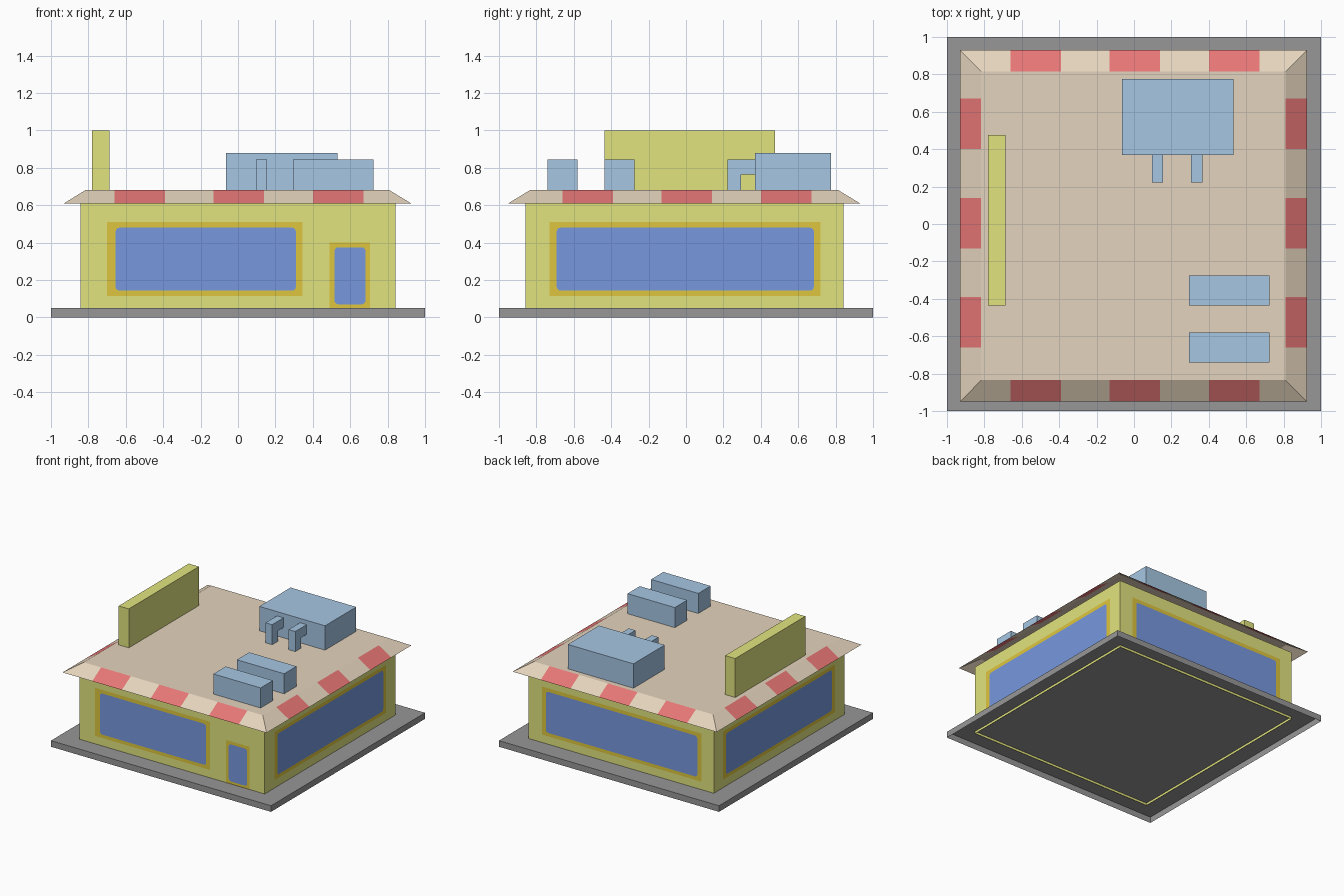
import bpy, bmesh, math
from mathutils import Vector

if "Cube" in bpy.data.objects:
    bpy.data.objects.remove(bpy.data.objects["Cube"])


def material(name, r, g, b):
    def lin(c):
        c /= 255
        return c / 12.92 if c <= 0.04045 else ((c + 0.055) / 1.055) ** 2.4
    m = bpy.data.materials.new(name)
    m.diffuse_color = (lin(r), lin(g), lin(b), 1)
    m.use_nodes = True
    m.node_tree.nodes["Principled BSDF"].inputs["Base Color"].default_value = m.diffuse_color
    return m


GREY = material("pavement grey", 151, 151, 151)
LIME = material("wall yellow green", 226, 228, 127)
TAN = material("roof tan", 229, 212, 189)
RED = material("stripe red", 230, 118, 118)
STEEL = material("unit blue grey", 166, 198, 227)
GLASS = material("window blue", 119, 153, 223)
FRAME = material("frame mustard", 223, 198, 62)


def finish(name, bm, *mats):
    mesh = bpy.data.meshes.new(name)
    bm.to_mesh(mesh)
    bm.free()
    for m in mats:
        mesh.materials.append(m)
    ob = bpy.data.objects.new(name, mesh)
    bpy.context.collection.objects.link(ob)


def loft(a, b):
    """Closed solid between two matching outlines."""
    bm = bmesh.new()
    va, vb = [bm.verts.new(p) for p in a], [bm.verts.new(p) for p in b]
    bm.faces.new(va)
    bm.faces.new(vb)
    for i in range(len(va)):
        j = (i + 1) % len(va)
        bm.faces.new((va[i], va[j], vb[j], vb[i]))
    bmesh.ops.recalc_face_normals(bm, faces=bm.faces)
    return bm


def open_bottom(bm):
    """Drop the hidden faces at the lowest level."""
    low = min(v.co.z for v in bm.verts) + 1e-4
    faces = [f for f in bm.faces if all(v.co.z < low for v in f.verts)]
    bmesh.ops.delete(bm, geom=faces, context='FACES')


def rect(x0, x1, y0, y1, z):
    return [(x0, y0, z), (x1, y0, z), (x1, y1, z), (x0, y1, z)]


def box(name, x0, x1, y0, y1, z0, z1, mat):
    bm = loft(rect(x0, x1, y0, y1, z0), rect(x0, x1, y0, y1, z1))
    open_bottom(bm)
    finish(name, bm, mat)


# Pavement slab, open underneath
box("pavement", -1, 1, -1, 1, 0, 0.05, GREY)

# Roof shell with sloped edge, cut into red stripes
STRIPES = [(-0.66, -0.39), (-0.13, 0.14), (0.40, 0.67)]
bm = loft(rect(-0.93, 0.925, -0.95, 0.93, 0.61), rect(-0.817, 0.81, -0.835, 0.815, 0.68))
open_bottom(bm)
for axis in (Vector((1, 0, 0)), Vector((0, 1, 0))):
    for s in STRIPES:
        for c in s:
            bmesh.ops.bisect_plane(bm, geom=bm.verts[:] + bm.edges[:] + bm.faces[:],
                                   plane_co=axis * c, plane_no=axis)
bm.normal_update()
for f in bm.faces:
    n, c = f.normal, f.calc_center_median()
    if n.z < 0.97:
        t = c.x if abs(n.y) > abs(n.x) else c.y
        f.material_index = int(any(a < t < b for a, b in STRIPES))
finish("roof", bm, TAN, RED)

# Walls: one open sheet with flush windows; each side maps (u, z) to space
X, YF, YB = 0.842, -0.857, 0.842
Z0, Z1 = 0.03, 0.61
WINDOW = ((-0.73, 0.72, 0.115, 0.51), (-0.692, 0.684, 0.143, 0.48))
FRONT_WINDOW = ((-0.70, 0.345, 0.115, 0.51), (-0.655, 0.31, 0.143, 0.48))
DOOR = ((0.49, 0.705, 0.05, 0.40), (0.515, 0.683, 0.07, 0.375))
SIDES = [  # mapping, outward direction, range of u, openings
    (lambda u, z: (u, YF, z), Vector((0, -1, 0)), (-X, X), [FRONT_WINDOW, DOOR]),
    (lambda u, z: (u, YB, z), Vector((0, 1, 0)), (-X, X), [WINDOW]),
    (lambda u, z: (X, u, z), Vector((1, 0, 0)), (YF, YB), [WINDOW]),
    (lambda u, z: (-X, u, z), Vector((-1, 0, 0)), (YF, YB), [WINDOW]),
]
bm = bmesh.new()


def wall_side(put, out, span, openings):
    def face(pts, index=0):
        f = bm.faces.new([bm.verts.new(put(u, z)) for u, z in pts])
        f.normal_update()
        if f.normal.dot(out) < 0:
            f.normal_flip()
        f.material_index = index

    def plain(u0, zs0, u1, zs1):
        face([(u0, Z0), (u1, Z0)] + [(u1, z) for z in zs1] + [(u1, Z1), (u0, Z1)]
             + [(u0, z) for z in reversed(zs0)])

    u, zs = span[0], []
    for (a, b, c, d), (ga, gb, gc, gd) in openings:
        plain(u, zs, a, [c, d])
        face([(a, Z0), (b, Z0), (b, c), (a, c)])
        face([(a, d), (b, d), (b, Z1), (a, Z1)])
        # rounded glass and the frame around it
        r, arcs = 0.022, []
        for k, (cu, cz) in enumerate([(gb - r, gd - r), (ga + r, gd - r),
                                      (ga + r, gc + r), (gb - r, gc + r)]):
            angles = [math.radians(90 * k + 30 * i) for i in range(4)]
            arcs.append([(cu + r * math.cos(t), cz + r * math.sin(t)) for t in angles])
        face(sum(arcs, []), 2)
        corners = [(b, d), (a, d), (a, c), (b, c)]
        for k in range(4):
            for i in range(3):
                face([corners[k], arcs[k][i], arcs[k][i + 1]], 1)
            n = (k + 1) % 4
            face([corners[k], arcs[k][3], arcs[n][0], corners[n]], 1)
        u, zs = b, [c, d]
    plain(u, zs, span[1], [])


for side in SIDES:
    wall_side(*side)
bmesh.ops.remove_doubles(bm, verts=bm.verts, dist=1e-4)
finish("walls", bm, LIME, FRAME, GLASS)

# Roof signboard and ventilation units
box("signboard", -0.78, -0.688, -0.435, 0.475, 0.68, 1.0, LIME)
box("large_unit", -0.065, 0.532, 0.37, 0.775, 0.68, 0.88, STEEL)
box("small_unit_front", 0.294, 0.724, -0.74, -0.58, 0.68, 0.845, STEEL)
box("small_unit_rear", 0.294, 0.724, -0.435, -0.275, 0.68, 0.845, STEEL)

# Bent ducts from the large unit down to the roof
PROFILE = [(0.222, 0.68), (0.295, 0.68), (0.295, 0.765),
           (0.37, 0.765), (0.37, 0.845), (0.222, 0.845)]
for name, x in (("left_duct", 0.095), ("right_duct", 0.305)):
    bm = loft([(x, y, z) for y, z in PROFILE], [(x + 0.06, y, z) for y, z in PROFILE])
    open_bottom(bm)
    finish(name, bm, STEEL)
